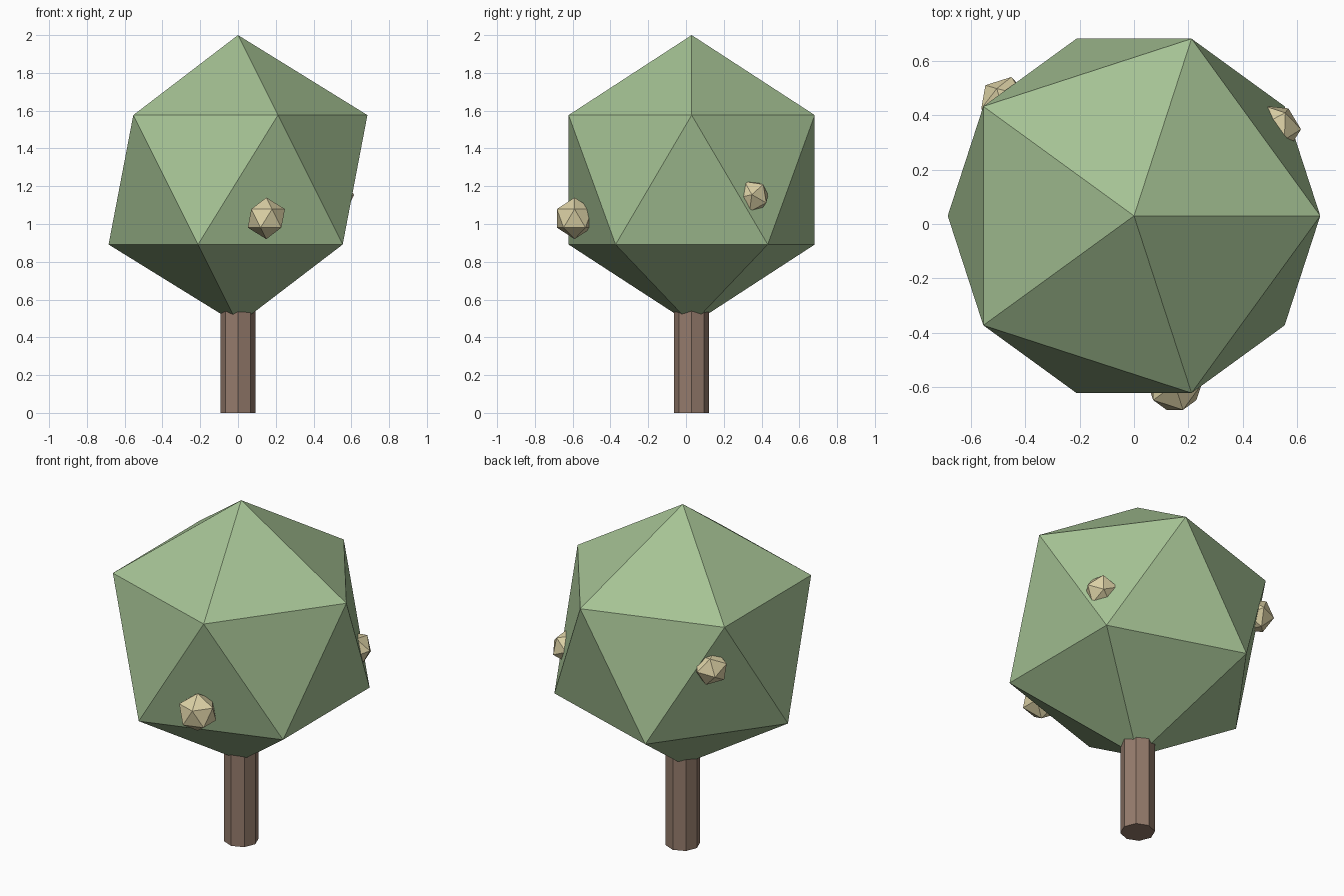
import bpy

if "Cube" in bpy.data.objects:
    bpy.data.objects.remove(bpy.data.objects["Cube"])


def material(name, rgb):
    m = bpy.data.materials.new(name)
    m.diffuse_color = (*rgb, 1)
    m.use_nodes = True
    m.node_tree.nodes["Principled BSDF"].inputs["Base Color"].default_value = m.diffuse_color
    return m


leaf_green = material("leaf green", (0.376, 0.539, 0.296))
bark_brown = material("bark brown", (0.30, 0.20, 0.15))
fruit_cream = material("fruit cream", (0.72, 0.64, 0.38))


def finish(name, mat):
    ob = bpy.context.object
    ob.name = name
    ob.data.materials.append(mat)
    return ob


def icosahedron(name, radius, location, mat, rotation=(0, 0, 0)):
    bpy.ops.mesh.primitive_ico_sphere_add(
        subdivisions=1, radius=radius, location=location, rotation=rotation)
    return finish(name, mat)


AXIS_Y = 0.03

# Trunk: eight-sided post reaching into the crown
bpy.ops.mesh.primitive_cylinder_add(
    vertices=8, radius=0.093, depth=0.6, location=(0, AXIS_Y, 0.3))
finish("trunk", bark_brown)

# Crown: one large faceted ball
icosahedron("crown", 0.766, (0, AXIS_Y, 1.234), leaf_green)

# Fruits half sunk into the crown
icosahedron("fruit_front", 0.11, (0.15, -0.59, 1.03), fruit_cream)
icosahedron("fruit_right", 0.095, (0.52, 0.35, 1.145), fruit_cream, (0.5, 0.3, 0.2))
icosahedron("fruit_back", 0.097, (-0.475, 0.447, 1.325), fruit_cream, (0.4, -0.3, 0.6))
